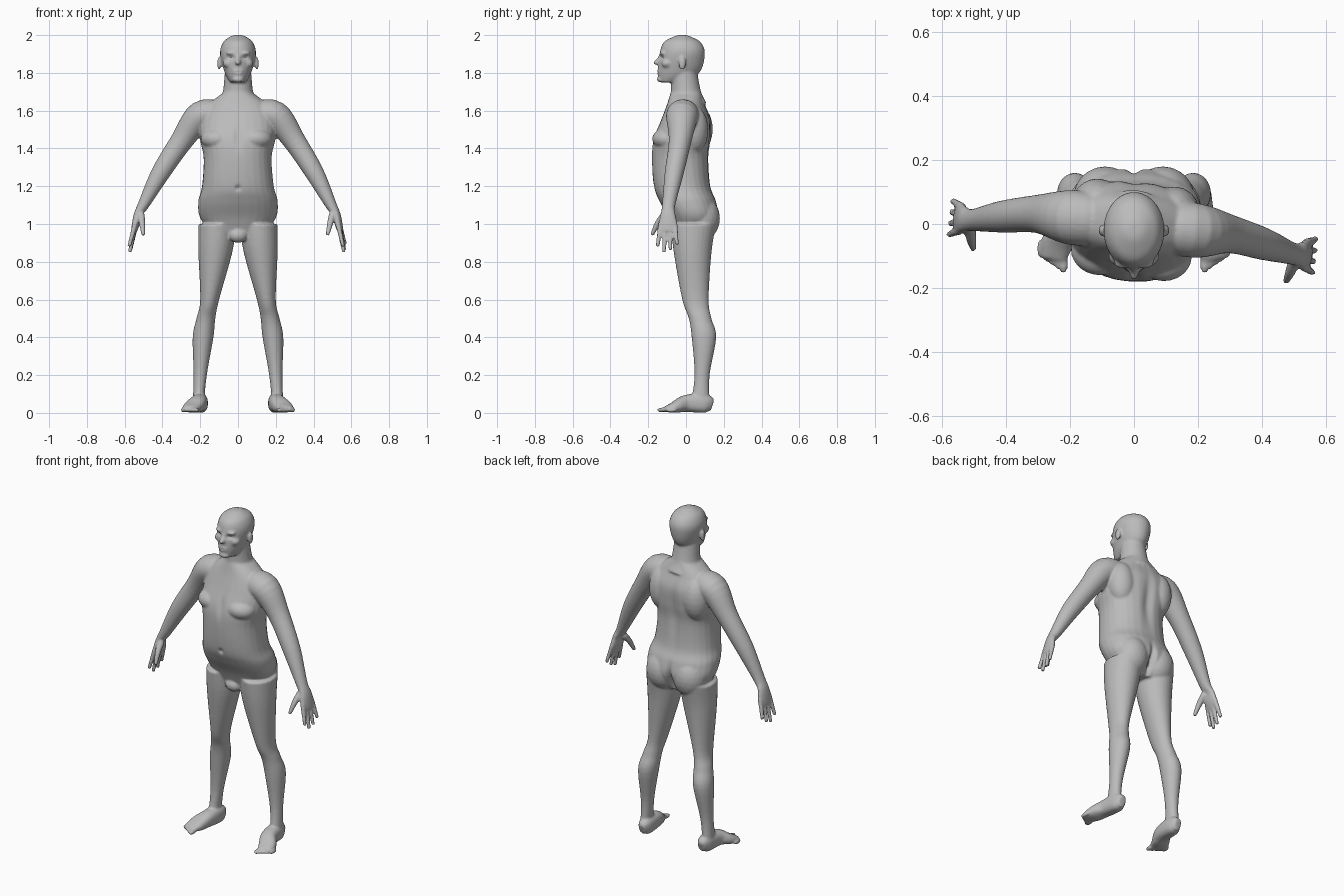
import bpy
import bmesh
import math
from mathutils import Vector, Matrix

if "Cube" in bpy.data.objects:
    bpy.data.objects.remove(bpy.data.objects["Cube"], do_unlink=True)

ACROSS, DEPTH, UP = Vector((1, 0, 0)), Vector((0, 1, 0)), Vector((0, 0, 1))
SIDES = 28
TWIST = math.radians(-6)
bm = bmesh.new()


def keep(point):
    return point


def turn(point, weight=1):
    """Turn a point with the shoulders."""
    return Matrix.Rotation(TWIST * weight, 3, "Z") @ point


def spine_turn(point):
    """Turn the trunk gradually from the hips up to the shoulders."""
    return turn(point, max(0, min(1, (point.z - 1.1) / .4)))


def spline(rows, steps=5):
    """Smooth rows of numbers with a Catmull-Rom curve."""
    result = []
    last = len(rows) - 1
    for i in range(last):
        before, start, end, after = (
            rows[max(0, min(last, i + k))] for k in (-1, 0, 1, 2))
        for j in range(steps):
            t = j / steps
            row = []
            for p, q, r, s in zip(before, start, end, after):
                bend = 2 * p - 5 * q + 4 * r - s
                twist = 3 * (q - r) + s - p
                row.append(q + t * (r - p + t * (bend + t * twist)) / 2)
            result.append(row)
    return result + [rows[-1]]


def rounded(value, power):
    return math.copysign(abs(value) ** (2 / power), value)


def loft(rows, ref, along=None, side=1, power=2, move=keep):
    """Skin rings on a path: x, y, z, radius along ref, other radius."""
    rows = spline(rows)
    centres = [Vector(row[:3]) for row in rows]
    loops = []
    for i, row in enumerate(rows):
        ahead = centres[min(i + 1, len(rows) - 1)]
        behind = centres[max(i - 1, 0)]
        tangent = along or (ahead - behind).normalized()
        first = (ref - tangent * ref.dot(tangent)).normalized()
        second = tangent.cross(first)
        loop = []
        for k in range(SIDES):
            angle = math.tau * k / SIDES
            point = centres[i] + first * row[3] * rounded(math.cos(angle), power)
            point += second * row[4] * rounded(math.sin(angle), power)
            point.x *= side
            loop.append(bm.verts.new(move(point)))
        loops.append(loop)
    for lower, upper in zip(loops, loops[1:]):
        for i in range(SIDES):
            bm.faces.new((lower[i - 1], lower[i], upper[i], upper[i - 1]))
    bm.faces.new(loops[0][::-1])
    bm.faces.new(loops[-1])


def blob(centre, size, side=1, move=keep):
    """Add an ellipsoid mass."""
    made = bmesh.ops.create_icosphere(bm, subdivisions=3, radius=1)
    for vert in made["verts"]:
        point = Vector(c + v * s for c, v, s in zip(centre, vert.co, size))
        point.x *= side
        vert.co = move(point)


# Torso
loft([(0, .03, .93, .12, .08), (0, .04, 1.03, .2, .13), (0, .01, 1.12, .21, .15),
      (0, -.02, 1.2, .19, .15), (0, -.03, 1.35, .18, .15), (0, -.02, 1.45, .2, .15),
      (0, 0, 1.55, .2, .13), (0, 0, 1.63, .16, .1), (0, 0, 1.7, .07, .08)],
     ACROSS, along=UP, power=2.3, move=spine_turn)
blob((0, -.04, .94), (.05, .04, .04))

# Neck and head
loft([(0, .01, 1.64, .1, .1), (0, 0, 1.7, .08, .08), (0, -.01, 1.8, .07, .07)],
     ACROSS, along=UP)
loft([(0, -.09, 1.75, .04, .05), (0, -.04, 1.8, .07, .11), (0, -.02, 1.9, .095, .12),
      (0, -.02, 1.96, .08, .1), (0, -.02, 1.99, .045, .05), (0, -.02, 2, .02, .02)],
     ACROSS, along=UP)

# Nose, lips and chin
loft([(0, -.13, 1.9, .01, .01), (0, -.15, 1.85, .017, .015)], ACROSS)
blob((0, -.16, 1.855), (.013, .014, .012))
blob((0, -.14, 1.805), (.03, .015, .014))
blob((0, -.135, 1.765), (.03, .02, .015))

for side in (-1, 1):
    # Ear, brow and cheek
    blob((.1, -.02, 1.85), (.01, .02, .035), side)
    blob((.035, -.12, 1.905), (.03, .02, .01), side)
    blob((.05, -.1, 1.85), (.03, .03, .025), side)

    # Chest, shoulder blade and buttock
    blob((.1, -.09, 1.45), (.09, .08, .06), side, spine_turn)
    blob((.12, .05, 1.5), (.08, .08, .13), side, spine_turn)
    blob((.09, .08, 1.03), (.1, .1, .12), side)

    # Leg
    loft([(.11, .04, 1, .1, .12), (.12, .035, .85, .09, .1), (.15, .05, .6, .05, .07),
          (.17, .075, .5, .05, .06), (.185, .095, .4, .055, .065),
          (.2, .085, .2, .035, .04), (.21, .075, .05, .03, .05)],
         ACROSS, along=UP, side=side)

    # Foot and toes
    loft([(.2, .14, .04, .02, .03), (.2, .1, .05, .04, .05), (.21, 0, .05, .045, .045),
          (.24, -.06, .03, .05, .03), (.25, -.11, .02, .04, .015)],
         ACROSS, side=side, power=2.5)
    for i in range(5):
        width = .01 if i else .015
        blob((.22 + .018 * i, -.125 + .012 * i, .015), (width, .03, .013), side)

    # Arm down to the knuckles
    loft([(.1, 0, 1.57, .08, .08), (.2, 0, 1.57, .085, .08), (.3, 0, 1.44, .06, .06),
          (.41, -.02, 1.27, .05, .05), (.5, -.04, 1.1, .035, .03),
          (.53, -.04, 1.05, .04, .02), (.54, -.04, 1, .05, .02),
          (.55, -.04, .96, .04, .015)], DEPTH, side=side, move=turn)

    # Thumb and fingers
    loft([(.51, -.06, 1.05, .02, .02), (.5, -.1, 1, .016, .016),
          (.49, -.13, .94, .01, .01)], DEPTH, side=side, move=turn)
    for i, tip in enumerate((.88, .85, .86, .89)):
        spread = i - 1.5
        loft([(.54, -.04 + .025 * spread, 1, .014, .014),
              (.57, -.04 + .035 * spread, tip, .01, .01)],
             DEPTH, side=side, move=turn)

# Fuse all masses into one skin
bmesh.ops.recalc_face_normals(bm, faces=bm.faces[:])
mesh = bpy.data.meshes.new("body")
bm.to_mesh(mesh)
bm.free()
body = bpy.data.objects.new("body", mesh)
bpy.context.collection.objects.link(body)
bpy.context.view_layer.objects.active = body
body.select_set(True)
fuse = body.modifiers.new("fuse", "REMESH")
fuse.mode = "VOXEL"
fuse.voxel_size = .0065
soften = body.modifiers.new("soften", "SMOOTH")
soften.iterations = 5
for name in ("fuse", "soften"):
    bpy.ops.object.modifier_apply(modifier=name)

# Pressed hollows: centre, reach, push along depth
navel = ((0, -.17, 1.19), (.012, .04, .014), .012)
breastbone = ((0, -.17, 1.46), (.02, .05, .06), .01)
mouth = ((0, -.155, 1.805), (.025, .03, .004), .005)
spine = ((0, .13, 1.4), (.03, .06, .15), -.015)
cleft = ((0, .16, 1), (.016, .07, .08), -.035)
eyes = [((x, -.135, 1.88), (.02, .03, .01), .012) for x in (-.035, .035)]
for vert in body.data.vertices:
    for centre, reach, push in (navel, breastbone, mouth, spine, cleft, *eyes):
        far = sum(((v - c) / r) ** 2 for v, c, r in zip(vert.co, centre, reach))
        vert.co.y += push * math.exp(-far)

# Skin colour
grey = bpy.data.materials.new("plain grey")
grey.use_nodes = True
colour = (.5, .5, .5, 1)
grey.diffuse_color = colour
grey.node_tree.nodes["Principled BSDF"].inputs["Base Color"].default_value = colour
body.data.materials.clear()
body.data.materials.append(grey)
bpy.ops.object.shade_smooth_by_angle(angle=math.radians(50))
